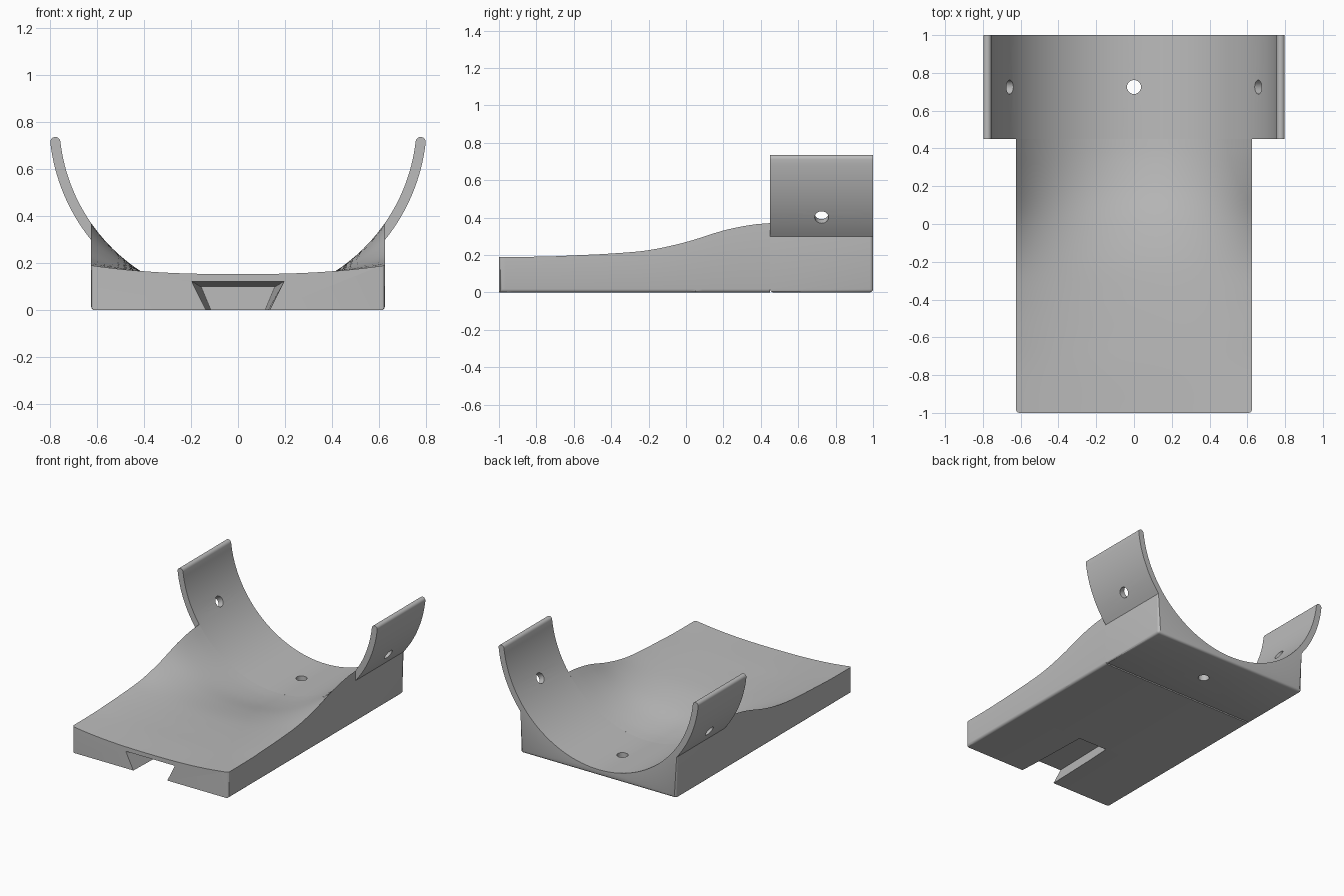
import bpy, bmesh
from math import sin, cos, pi, radians, sqrt
from mathutils import Matrix, Vector

if "Cube" in bpy.data.objects:
    bpy.data.objects.remove(bpy.data.objects["Cube"])

grey = bpy.data.materials.new("plain grey")
grey.use_nodes = True
grey.diffuse_color = (0.5, 0.5, 0.5, 1)
grey.node_tree.nodes["Principled BSDF"].inputs["Base Color"].default_value = (0.5, 0.5, 0.5, 1)

HALF = 0.625               # half width of the base
JOIN = 0.45                # where the cradle begins
AXIS_Z = 0.803             # height of the cradle axis
R_IN, R_OUT = 0.76, 0.803  # cradle radii
ROUND = 0.018


def loft(name, sections, rounded=None):
    """Skin closed (x, y, z) rings, cap both ends and round chosen edges."""
    bm = bmesh.new()
    rings = [[bm.verts.new(p) for p in ring] for ring in sections]
    n = len(rings[0])
    for a, b in zip(rings, rings[1:]):
        for i in range(n):
            j = (i + 1) % n
            bm.faces.new((a[i], a[j], b[j], b[i]))
    bm.faces.new(rings[0])
    bm.faces.new(rings[-1])
    bmesh.ops.recalc_face_normals(bm, faces=bm.faces)
    if rounded:
        edges = [e for e in bm.edges if rounded(e.verts[0].co, e.verts[1].co)]
        bmesh.ops.bevel(bm, geom=edges, offset=ROUND, segments=3, profile=0.5,
                        affect='EDGES', clamp_overlap=True)
    mesh = bpy.data.meshes.new(name)
    bm.to_mesh(mesh)
    bm.free()
    mesh.materials.append(grey)
    obj = bpy.data.objects.new(name, mesh)
    bpy.context.collection.objects.link(obj)
    return obj


def cut(obj, cutter):
    """Subtract the cutter for good, then drop it."""
    cutter.hide_render = True
    mod = obj.modifiers.new("cut", 'BOOLEAN')
    mod.operation = 'DIFFERENCE'
    mod.solver = 'EXACT'
    mod.object = cutter
    bpy.context.view_layer.objects.active = obj
    bpy.ops.object.modifier_apply(modifier=mod.name)
    bpy.data.objects.remove(cutter)


def smooth(obj):
    bpy.ops.object.select_all(action='DESELECT')
    obj.select_set(True)
    bpy.context.view_layer.objects.active = obj
    bpy.ops.object.shade_smooth_by_angle(angle=radians(30))


def arc_height(x):
    return AXIS_Z - sqrt(R_IN ** 2 - x * x)


# Sloping rest: shallow dished front blending into the cradle arc
BLEND = [(-1, 0), (-0.75, 0.01), (-0.6, 0.045), (-0.4, 0.1), (-0.2, 0.2), (0, 0.44),
         (0.2, 0.78), (0.35, 0.95), (JOIN, 1)]


def blend(y):
    """Smooth curve through the blend points."""
    k = max(i for i in range(len(BLEND) - 1) if BLEND[i][0] <= y + 1e-6)
    (y0, a), (y1, b) = BLEND[k], BLEND[k + 1]

    def slope(i):
        p, q = BLEND[max(i - 1, 0)], BLEND[min(i + 1, len(BLEND) - 1)]
        return (q[1] - p[1]) / (q[0] - p[0])
    d = y1 - y0
    t = (y - y0) / d
    return (a * (1 + 2 * t) * (1 - t) ** 2 + slope(k) * d * t * (1 - t) ** 2
            + b * t * t * (3 - 2 * t) + slope(k + 1) * d * t * t * (t - 1))


STEPS, COLS = 40, 40
sections = []
for s in range(STEPS + 1):
    y = -1 + (JOIN + 1) * s / STEPS
    t = blend(y)
    ring = [(-HALF, y, 0), (HALF, y, 0)]
    for c in range(COLS + 1):
        x = HALF * (1 - 2 * c / COLS)
        dish = 0.153 + 0.037 * abs(x / HALF) ** 2.5
        ring.append((x, y, dish * (1 - t) + arc_height(x) * t))
    sections.append(ring)


def rest_edges(a, b):
    low_side = a.z == b.z == 0 and a.x == b.x
    front_corner = a.y == b.y == -1 and a.x == b.x
    return low_side or front_corner


rest = loft("sloping_rest", sections, rest_edges)

# Tapered dovetail slot in the front underside
slot = []
for y, low, high, top in ((-1.06, 0.138, 0.2, 0.125), (-0.43, 0.115, 0.156, 0.098)):
    d = (high - low) / top * 0.05
    slot.append([(-low + d, y, -0.05), (low - d, y, -0.05), (high, y, top), (-high, y, top)])
cut(rest, loft("slot_cutter", slot))
smooth(rest)

# Cradle: base block and two curved wings in one profile
TIP = radians(6.5)
ARC = 16


def polar(r, a):
    return (r * cos(a), AXIS_Z - r * sin(a))


foot = radians(90) - pi / 2 + 0
foot_z = AXIS_Z - sqrt(R_OUT ** 2 - HALF ** 2)
foot_angle = Vector((HALF, AXIS_Z - foot_z)).angle(Vector((1, 0)))
half = [(HALF, 0), (HALF, foot_z)]
half += [polar(R_OUT, foot_angle + (TIP - foot_angle) * i / ARC) for i in range(1, ARC + 1)]
mid, cap = polar((R_IN + R_OUT) / 2, TIP), (R_OUT - R_IN) / 2
half += [(mid[0] + cap * cos(pi * i / 8 - TIP), mid[1] + cap * sin(pi * i / 8 - TIP))
         for i in range(1, 8)]
half += [polar(R_IN, TIP + (pi / 2 - TIP) * i / 32) for i in range(32)]
profile = half + [(0, AXIS_Z - R_IN)] + [(-x, z) for x, z in reversed(half)]


def cradle_edges(a, b):
    low = a.z == b.z == 0 and not (a.y == b.y == JOIN)
    back_corner = a.y == b.y == 1 and a.x == b.x and min(a.z, b.z) == 0
    return low or back_corner


cradle = loft("cradle", [[(x, y, z) for x, z in profile] for y in (JOIN, 1)], cradle_edges)

# Three screw holes pointing at the cradle axis
for angle in (30, 90, 150):
    a = radians(angle)
    out = Vector((cos(a), 0, -sin(a)))
    side = Vector((sin(a), 0, cos(a)))
    centre = Vector((0, 0.725, AXIS_Z))
    rings = [[centre + out * r + 0.037 * (side * cos(pi * i / 12) + Vector((0, sin(pi * i / 12), 0)))
              for i in range(24)] for r in (0.65, 0.9)]
    cut(cradle, loft("hole_cutter", rings))
smooth(cradle)
